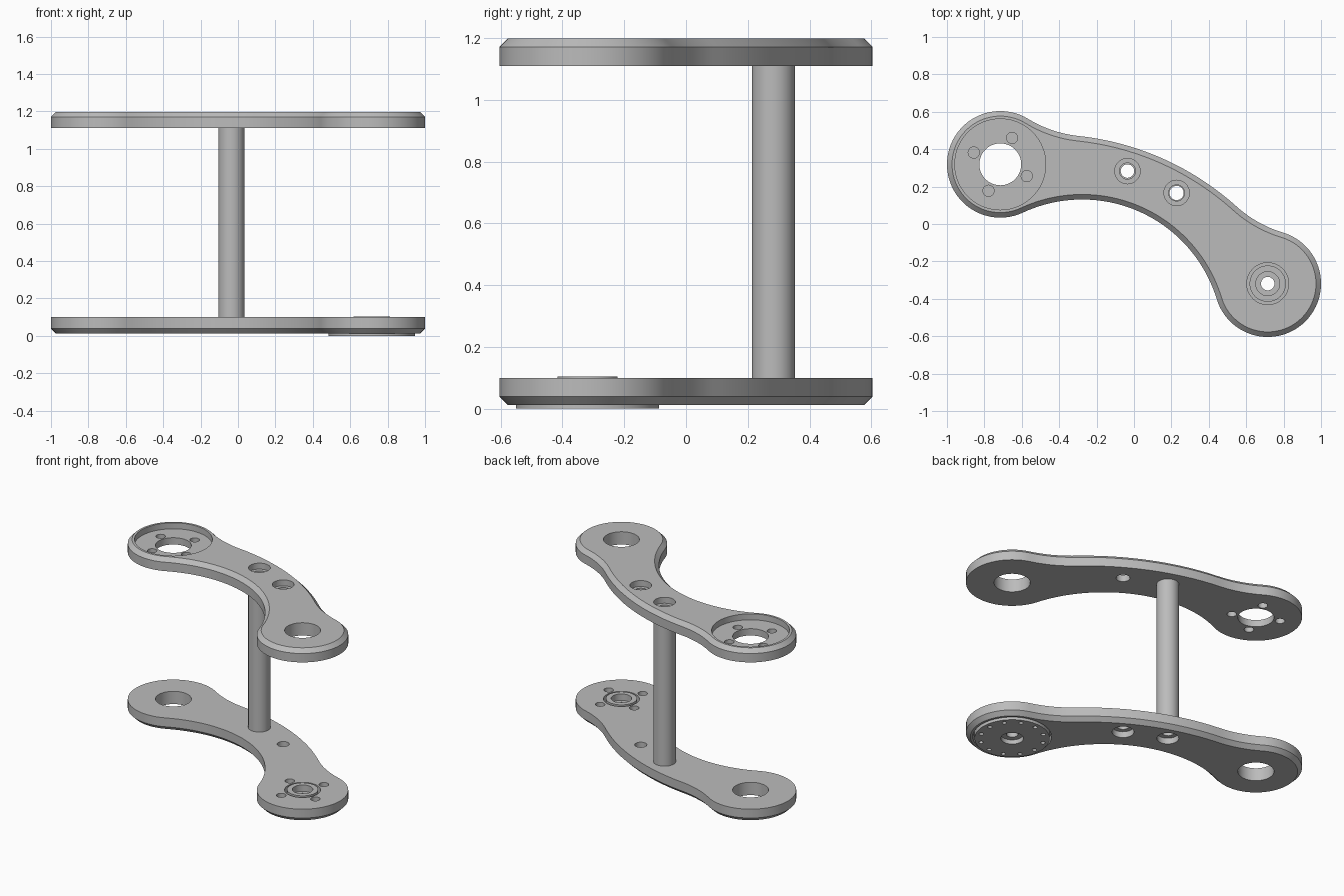
import bpy, bmesh
from math import sin, cos, pi, radians, atan2, hypot
from mathutils import Vector, Matrix
from mathutils.geometry import intersect_sphere_sphere_2d

cube = bpy.data.objects.get("Cube")
if cube:
    bpy.data.objects.remove(cube, do_unlink=True)

metal = bpy.data.materials.new("grey_metal")
metal.use_nodes = True
GREY = (0.5, 0.5, 0.5, 1)
metal.diffuse_color = GREY
metal.node_tree.nodes["Principled BSDF"].inputs["Base Color"].default_value = GREY

# Shared layout: two round ends joined by a curved arm
END_A, END_B = Vector((-0.715, 0.319)), Vector((0.715, -0.319))
POST, SIDE_HOLE = Vector((-0.035, 0.283)), Vector((0.228, 0.166))
END_R, BACK_R, FILLET_R = 0.285, 1.5, 0.65
THICK, CHAMFER = 0.088, 0.027
LOW_TOP, HIGH_BASE = 0.1, 1.11


def make_object(name, bm):
    bmesh.ops.recalc_face_normals(bm, faces=bm.faces)
    mesh = bpy.data.meshes.new(name)
    bm.to_mesh(mesh)
    bm.free()
    mesh.materials.append(metal)
    obj = bpy.data.objects.new(name, mesh)
    bpy.context.collection.objects.link(obj)
    return obj


def smooth(obj):
    bpy.ops.object.select_all(action='DESELECT')
    obj.select_set(True)
    bpy.context.view_layer.objects.active = obj
    bpy.ops.object.shade_smooth_by_angle(angle=radians(30))


def skin(bm, loops, closed):
    """Bridge equal vertex loops with quads."""
    n = len(loops[0])
    pairs = list(zip(loops, loops[1:]))
    if closed:
        pairs.append((loops[-1], loops[0]))
    for a, b in pairs:
        for i in range(n):
            j = (i + 1) % n
            bm.faces.new((a[i], a[j], b[j], b[i]))


def revolve(name, centre, profile, sides=64):
    """Turn a closed (radius, height) profile around a vertical axis."""
    bm = bmesh.new()
    loops = [[bm.verts.new((centre.x + r * cos(2 * pi * i / sides),
                            centre.y + r * sin(2 * pi * i / sides), z))
              for i in range(sides)] for r, z in profile]
    skin(bm, loops, True)
    return make_object(name, bm)


def drill(obj, centre, radius, z0, z1, sides=48):
    """Cut a round vertical hole between two heights."""
    bm = bmesh.new()
    place = Matrix.Translation((centre.x, centre.y, (z0 + z1) / 2))
    bmesh.ops.create_cone(bm, cap_ends=True, segments=sides, radius1=radius,
                          radius2=radius, depth=abs(z1 - z0), matrix=place)
    cutter = make_object("hole_cutter", bm)
    cutter.hide_render = True
    mod = obj.modifiers.new("hole", 'BOOLEAN')
    mod.operation, mod.solver, mod.object = 'DIFFERENCE', 'EXACT', cutter
    graph = bpy.context.evaluated_depsgraph_get()
    result = bpy.data.meshes.new_from_object(obj.evaluated_get(graph))
    obj.modifiers.clear()
    obj.data = result
    bpy.data.objects.remove(cutter, do_unlink=True)


def hole_ring(centre, radius, count, start):
    for i in range(count):
        a = radians(start) + 2 * pi * i / count
        yield centre + Vector((cos(a), sin(a))) * radius


def outline(inset):
    """Tangent arcs around the arm, drawn along its own axis, then rotated."""
    h = END_B.length
    a, b = Vector((-h, 0)), Vector((h, 0))
    inner, back = Vector((0, -0.68)), Vector((0, 0.382 - BACK_R))
    inner_r = (inner - a).length - END_R
    hits = intersect_sphere_sphere_2d(a, END_R + FILLET_R, back, BACK_R + FILLET_R)
    fl = max((Vector(p) for p in hits), key=lambda p: p.y)
    fr = Vector((-fl.x, fl.y))
    end, fillet = END_R - inset, FILLET_R + inset
    # centre, radius, start target, end target, turn direction, steps
    arcs = [(a, end, fl, inner, 1, 48), (inner, inner_r + inset, a, b, -1, 40),
            (b, end, inner, fr, 1, 48), (fr, fillet, b, back, -1, 12),
            (back, BACK_R - inset, fr, fl, 1, 24), (fl, fillet, back, a, -1, 12)]
    axis = END_B.normalized()
    side = Vector((-axis.y, axis.x))
    points = []
    for c, r, start, stop, turn, steps in arcs:
        t0 = atan2(start.y - c.y, start.x - c.x)
        t1 = atan2(stop.y - c.y, stop.x - c.x)
        sweep = turn * ((turn * (t1 - t0)) % (2 * pi))
        for i in range(steps):
            t = t0 + sweep * i / steps
            points.append(axis * (c.x + r * cos(t)) + side * (c.y + r * sin(t)))
    return points


def arm_plate(name, flat, up, socket, plain, bolt_r):
    """Plate with its chamfered, recessed face pointing up (1) or down (-1)."""
    face = flat + up * THICK
    bm = bmesh.new()
    loops = [[bm.verts.new((p.x, p.y, z)) for p in outline(d)]
             for d, z in ((0, flat), (0, face - up * CHAMFER), (CHAMFER, face))]
    skin(bm, loops, False)
    bm.faces.new(loops[0])
    bm.faces.new(loops[-1])
    obj = make_object(name, bm)
    past, before = face + up * 0.05, flat - up * 0.05
    # Round socket with centre bore and four screw holes
    drill(obj, socket, 0.243, face - up * 0.041, past, 80)
    drill(obj, socket, 0.112, before, past)
    for p in hole_ring(socket, 0.155, 4, 66):
        drill(obj, p, 0.03, before, past, 24)
    # Plain bore at the other end
    drill(obj, plain, 0.112, before, past)
    # Counterbored bolt holes in the arm
    for p in (POST, SIDE_HOLE):
        drill(obj, p, 0.068, face - up * 0.041, past)
        drill(obj, p, bolt_r, before, past, 32)
    smooth(obj)


arm_plate("upper_arm_plate", HIGH_BASE, 1, END_A, END_B, 0.043)
arm_plate("lower_arm_plate", LOW_TOP, -1, END_B, END_A, 0.038)

# Hollow spacer post between the plates
post = revolve("spacer_post", POST, [(0.036, LOW_TOP), (0.07, LOW_TOP),
                                     (0.07, HIGH_BASE), (0.036, HIGH_BASE)], 48)
smooth(post)

# Turned hub seated in the lower plate, with a ring of small holes
hub = revolve("lower_hub", END_B, [
    (0.07, 0), (0.232, 0), (0.232, 0.052), (0.097, 0.052), (0.097, 0.104),
    (0.064, 0.104), (0.064, 0.06), (0.036, 0.06), (0.036, 0.03), (0.07, 0.03)], 80)
for p in hole_ring(END_B, 0.198, 12, 6):
    drill(hub, p, 0.014, -0.02, 0.025, 16)
smooth(hub)
